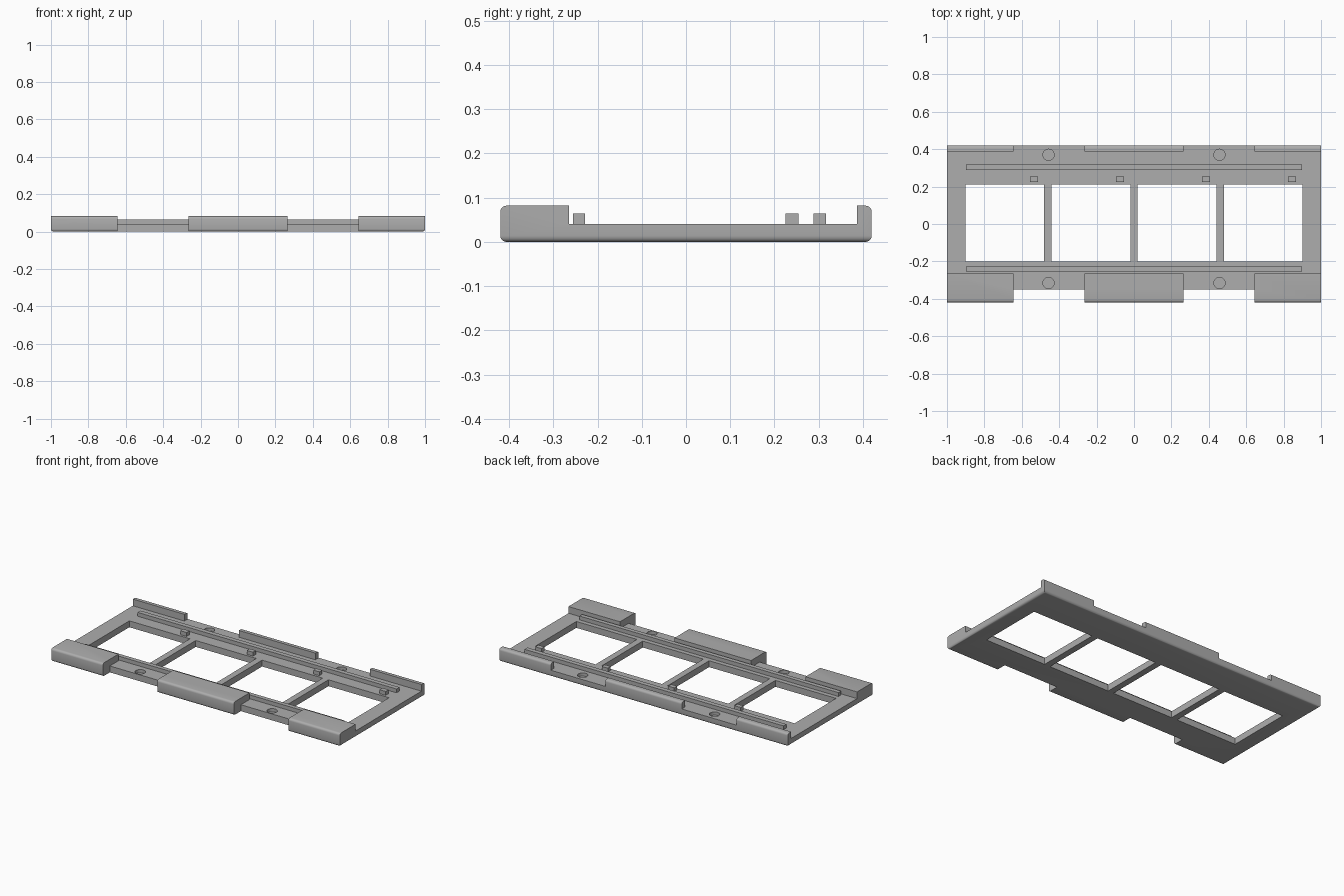
import bpy, bmesh
from math import radians

default = bpy.data.objects.get("Cube")
if default:
    bpy.data.objects.remove(default)

grey = bpy.data.materials.new("plain_grey")
grey.use_nodes = True
grey.diffuse_color = (0.42, 0.42, 0.42, 1)
grey.node_tree.nodes["Principled BSDF"].inputs["Base Color"].default_value = (0.42, 0.42, 0.42, 1)


def box(name, x0, x1, y0, y1, z0, z1):
    """Axis-aligned box given by its limits."""
    bm = bmesh.new()
    bmesh.ops.create_cube(bm, size=1)
    for v in bm.verts:
        v.co.x = x1 if v.co.x > 0 else x0
        v.co.y = y1 if v.co.y > 0 else y0
        v.co.z = z1 if v.co.z > 0 else z0
    return finish(name, bm)


def finish(name, bm):
    mesh = bpy.data.meshes.new(name)
    bm.to_mesh(mesh)
    bm.free()
    mesh.materials.append(grey)
    obj = bpy.data.objects.new(name, mesh)
    bpy.context.collection.objects.link(obj)
    return obj


def cut(target, cutter):
    """Subtract the cutter from the target and discard it."""
    mod = target.modifiers.new("cut", 'BOOLEAN')
    mod.operation = 'DIFFERENCE'
    mod.solver = 'EXACT'
    mod.object = cutter
    bpy.context.view_layer.objects.active = target
    bpy.ops.object.modifier_apply(modifier=mod.name)
    bpy.data.objects.remove(cutter)


HALF_Y, TOP, FLOOR, RIDGE = 0.42, 0.082, 0.04, 0.064

# Solid blank, rounded along its long edges and under its ends
frame = box("frame", -1, 1, -HALF_Y, HALF_Y, 0, TOP)
bm = bmesh.new()
bm.from_mesh(frame.data)
rounded = []
for e in bm.edges:
    a, b = (v.co for v in e.verts)
    if abs(a.x - b.x) > 1 or (a.z < 0.01 and b.z < 0.01):
        rounded.append(e)
bmesh.ops.bevel(bm, geom=rounded, offset=0.014, segments=4, profile=0.5, affect='EDGES')
bm.to_mesh(frame.data)
bm.free()

# Sunken floor between the front blocks and the rear lips
cut(frame, box("floor_cutter", -1.2, 1.2, -0.265, 0.387, FLOOR, 0.2))

# Gaps between blocks and lips, with the front edge set back
for side in (-1, 1):
    x0, x1 = sorted((side * 0.265, side * 0.643))
    cut(frame, box("gap_cutter", x0, x1, -0.6, 0.6, FLOOR, 0.2))
    cut(frame, box("recess_cutter", x0, x1, -0.6, -0.35, -0.1, 0.2))

# Four windows
for i in range(4):
    x = -0.9 + 0.46 * i
    cut(frame, box("window_cutter", x, x + 0.42, -0.2, 0.21, -0.1, 0.2))

# Blind screw holes
for x in (-0.457, 0.457):
    for y in (-0.315, 0.37):
        bm = bmesh.new()
        bmesh.ops.create_cone(bm, cap_ends=True, segments=32, radius1=0.03, radius2=0.03, depth=0.1)
        bmesh.ops.translate(bm, verts=bm.verts, vec=(x, y, 0.07))
        cut(frame, finish("hole_cutter", bm))

# Long ridges and small locating tabs
box("front_ridge", -0.897, 0.897, -0.255, -0.228, FLOOR - 0.005, RIDGE)
box("rear_ridge", -0.897, 0.897, 0.288, 0.317, FLOOR - 0.005, RIDGE)
for i in range(4):
    x = -0.535 + 0.46 * i
    box(f"tab_{i + 1}", x - 0.021, x + 0.021, 0.225, 0.254, FLOOR - 0.005, RIDGE)

# Smooth the rounded edges only
bpy.ops.object.select_all(action='DESELECT')
frame.select_set(True)
bpy.context.view_layer.objects.active = frame
bpy.ops.object.shade_smooth_by_angle(angle=radians(35))
